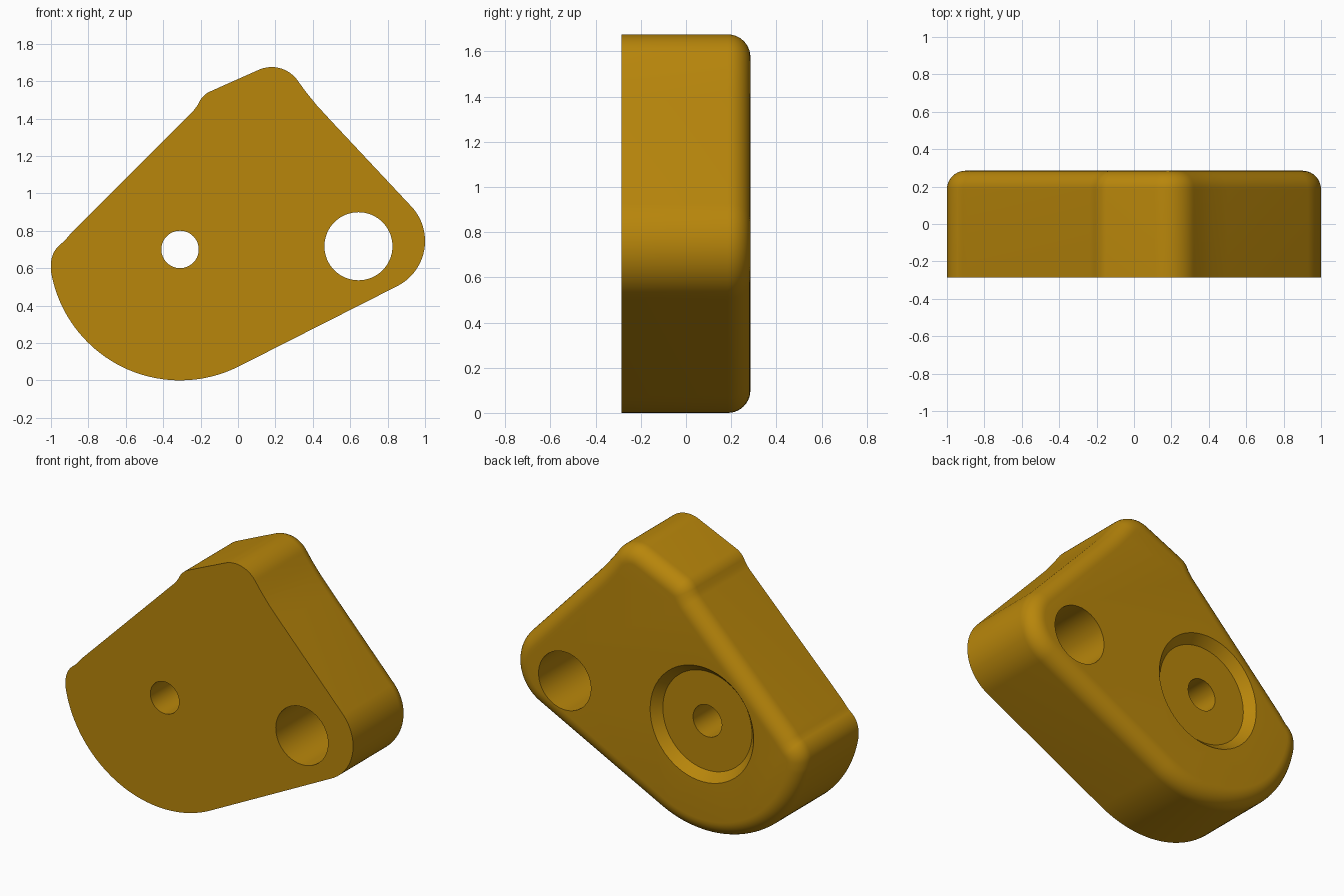
import bpy, bmesh, math
from mathutils import Vector

if "Cube" in bpy.data.objects:
    bpy.data.objects.remove(bpy.data.objects["Cube"])

HALF = 0.285     # half thickness in y
FILLET = 0.1     # rounding of the rear rim


def arc(cx, cz, r, a0, a1, n):
    """Points along an arc, angles in degrees."""
    return [Vector((cx + r * math.cos(math.radians(a0 + (a1 - a0) * i / n)),
                    cz + r * math.sin(math.radians(a0 + (a1 - a0) * i / n))))
            for i in range(n + 1)]


def pts(*pairs):
    return [Vector(p) for p in pairs]


# Clockwise plate outline in x, z
outline = (arc(0.18, 1.505, 0.17, 114, 34, 16)              # top corner
           + pts((0.36, 1.546), (0.42, 1.472), (0.5, 1.385))
           + arc(0.73, 0.745, 0.27, 42, -63, 24)            # right lobe
           + arc(-0.31, 0.70, 0.70, -63, -170, 40)          # large lower lobe
           + arc(-0.86, 0.62, 0.14, 180, 122, 12)           # left corner
           + pts((-0.915, 0.76), (-0.89, 0.79), (-0.237, 1.443), (-0.217, 1.47))
           + arc(-0.10, 1.435, 0.12, 150, 114, 8))          # small shoulder


def inset(loop, d):
    """Offset a clockwise loop inward with mitred corners."""
    out = []
    for i, p in enumerate(loop):
        a = (p - loop[i - 1]).normalized()
        b = (loop[(i + 1) % len(loop)] - p).normalized()
        na, nb = Vector((a.y, -a.x)), Vector((b.y, -b.x))
        out.append(p + (na + nb) * d / (1 + na.dot(nb)))
    return out


# Plate body: flat front, rounded rear rim
bm = bmesh.new()
layers = [(-HALF, 0)]
for i in range(11):
    t = math.radians(9 * i)
    layers.append((HALF - FILLET + FILLET * math.sin(t), FILLET * (1 - math.cos(t))))
rings = [[bm.verts.new((p.x, y, p.y)) for p in inset(outline, d)] for y, d in layers]
n = len(outline)
for r0, r1 in zip(rings, rings[1:]):
    for i in range(n):
        j = (i + 1) % n
        bm.faces.new((r0[i], r0[j], r1[j], r1[i]))
bm.faces.new(rings[0])
bm.faces.new(rings[-1])
bmesh.ops.recalc_face_normals(bm, faces=bm.faces[:])
mesh = bpy.data.meshes.new("bracket_plate")
bm.to_mesh(mesh)
bm.free()
plate = bpy.data.objects.new("bracket_plate", mesh)
bpy.context.collection.objects.link(plate)

gold = bpy.data.materials.new("dark_gold")
gold.diffuse_color = (0.479, 0.238, 0.0033, 1)
gold.use_nodes = True
gold.node_tree.nodes["Principled BSDF"].inputs["Base Color"].default_value = gold.diffuse_color
mesh.materials.append(gold)


def cut(name, x, z, y0, y1, r0, r1):
    """Cut a round hole or taper running along y."""
    bpy.ops.mesh.primitive_cone_add(vertices=64, radius1=r0, radius2=r1, depth=y1 - y0,
                                    location=(x, (y0 + y1) / 2, z),
                                    rotation=(-math.pi / 2, 0, 0))
    tool = bpy.context.object
    tool.name = name
    tool.hide_render = True
    tool.data.materials.append(gold)
    mod = plate.modifiers.new(name, 'BOOLEAN')
    mod.operation = 'DIFFERENCE'
    mod.solver = 'EXACT'
    mod.object = tool
    bpy.context.view_layer.objects.active = plate
    bpy.ops.object.modifier_apply(modifier=name)
    bpy.data.objects.remove(tool)


cut("rear_pocket", -0.31, 0.70, 0.23, 0.34, 0.31, 0.41)
cut("small_hole", -0.31, 0.70, -0.5, 0.5, 0.1, 0.1)
cut("large_hole", 0.644, 0.717, -0.5, 0.5, 0.182, 0.182)

# Smooth walls, sharp rims
bpy.ops.object.select_all(action='DESELECT')
plate.select_set(True)
bpy.context.view_layer.objects.active = plate
bpy.ops.object.shade_smooth_by_angle(angle=math.radians(30))
